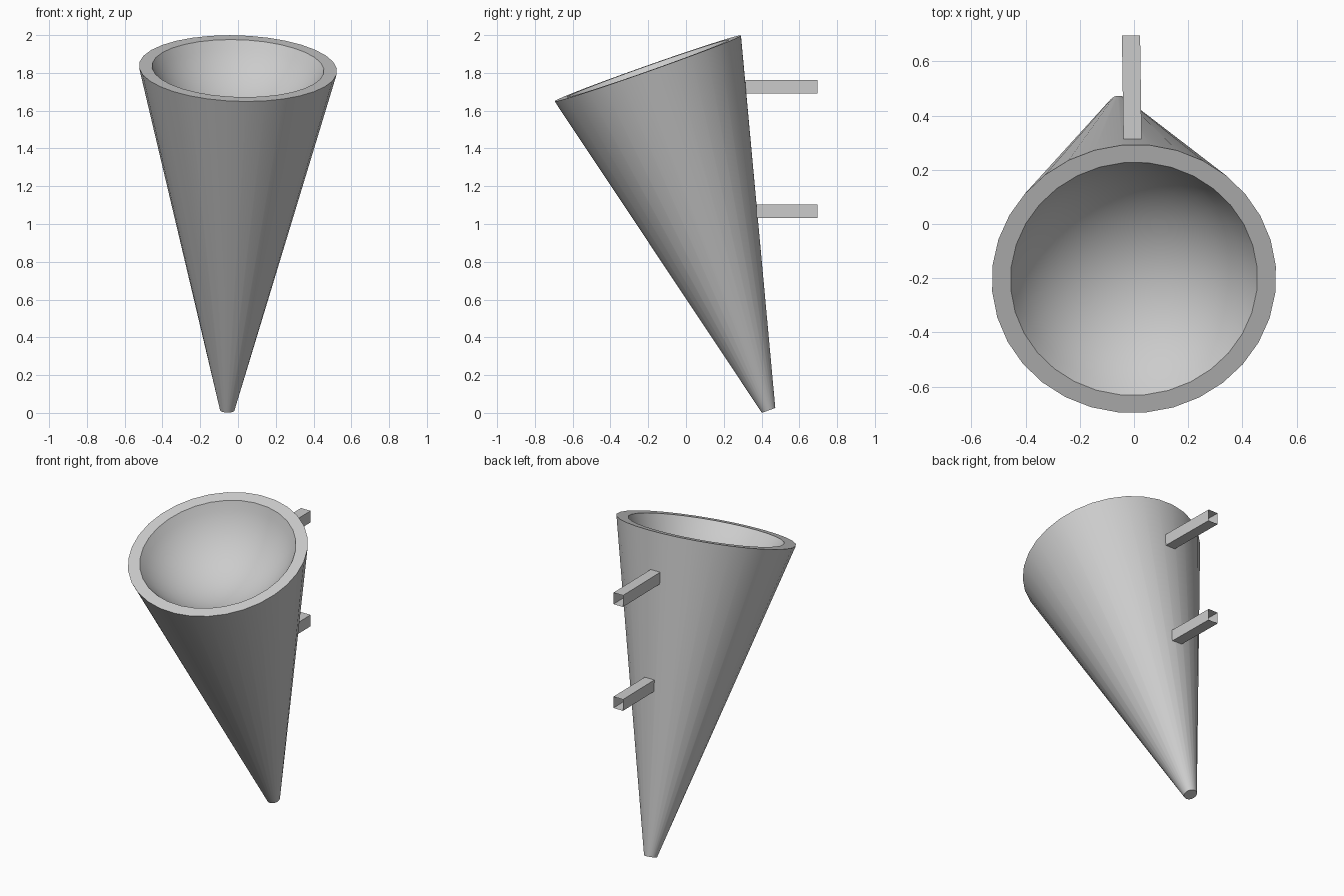
import bpy, bmesh, math
from mathutils import Vector

if "Cube" in bpy.data.objects:
    bpy.data.objects.remove(bpy.data.objects["Cube"])

RIM = Vector((0, -0.202, 1.824))
TIP = Vector((-0.057, 0.437, 0.014))
SEG = 32
BOWL_R, BOWL_D = 0.456, 0.27


def make_object(name, bm):
    mesh = bpy.data.meshes.new(name)
    bm.to_mesh(mesh)
    bm.free()
    ob = bpy.data.objects.new(name, mesh)
    bpy.context.collection.objects.link(ob)
    return ob


# Tilted cone with a flat lip and a shallow spherical bowl, lathed around its axis
axis = RIM - TIP
length = axis.length
ball = (BOWL_R ** 2 + BOWL_D ** 2) / (2 * BOWL_D)
edge = math.asin(BOWL_R / ball)
profile = [(0.038, -length), (0.525, 0), (BOWL_R, 0)]
profile += [(ball * math.sin(a), ball - BOWL_D - ball * math.cos(a))
            for a in (edge * (1 - i / 10) for i in range(1, 10))]
bm = bmesh.new()
rings = [[bm.verts.new((r * math.cos(2 * math.pi * k / SEG),
                        r * math.sin(2 * math.pi * k / SEG), z))
          for k in range(SEG)] for r, z in profile]
for low, high in zip(rings, rings[1:]):
    for k in range(SEG):
        n = (k + 1) % SEG
        bm.faces.new((low[k], low[n], high[n], high[k]))
bm.faces.new(rings[0][::-1])
bottom = bm.verts.new((0, 0, -BOWL_D))
for k in range(SEG):
    bm.faces.new((rings[-1][k], rings[-1][(k + 1) % SEG], bottom))
bmesh.ops.recalc_face_normals(bm, faces=bm.faces)
cone = make_object("cone_holder", bm)
cone.location = RIM
cone.rotation_euler = axis.to_track_quat('Z', 'Y').to_euler()
bpy.context.view_layer.objects.active = cone
cone.select_set(True)
bpy.ops.object.shade_smooth_by_angle(angle=math.radians(35))


# Square wall bars, open at the ends
def wall_bar(name, y0, z0, z1):
    y1 = 0.695
    bm = bmesh.new()
    ends = []
    for y in (y0, y1):
        x = -0.0055 - 0.0055 * (y - 0.32) / 0.375
        ends.append([bm.verts.new((x + sx * 0.0335, y, z)) for sx, z in
                     ((-1, z0), (1, z0), (1, z1), (-1, z1))])
    a, b = ends
    for k in range(4):
        n = (k + 1) % 4
        bm.faces.new((a[k], a[n], b[n], b[k]))
    make_object(name, bm)


wall_bar("upper_wall_bar", 0.314, 1.690, 1.763)
wall_bar("lower_wall_bar", 0.374, 1.031, 1.103)
